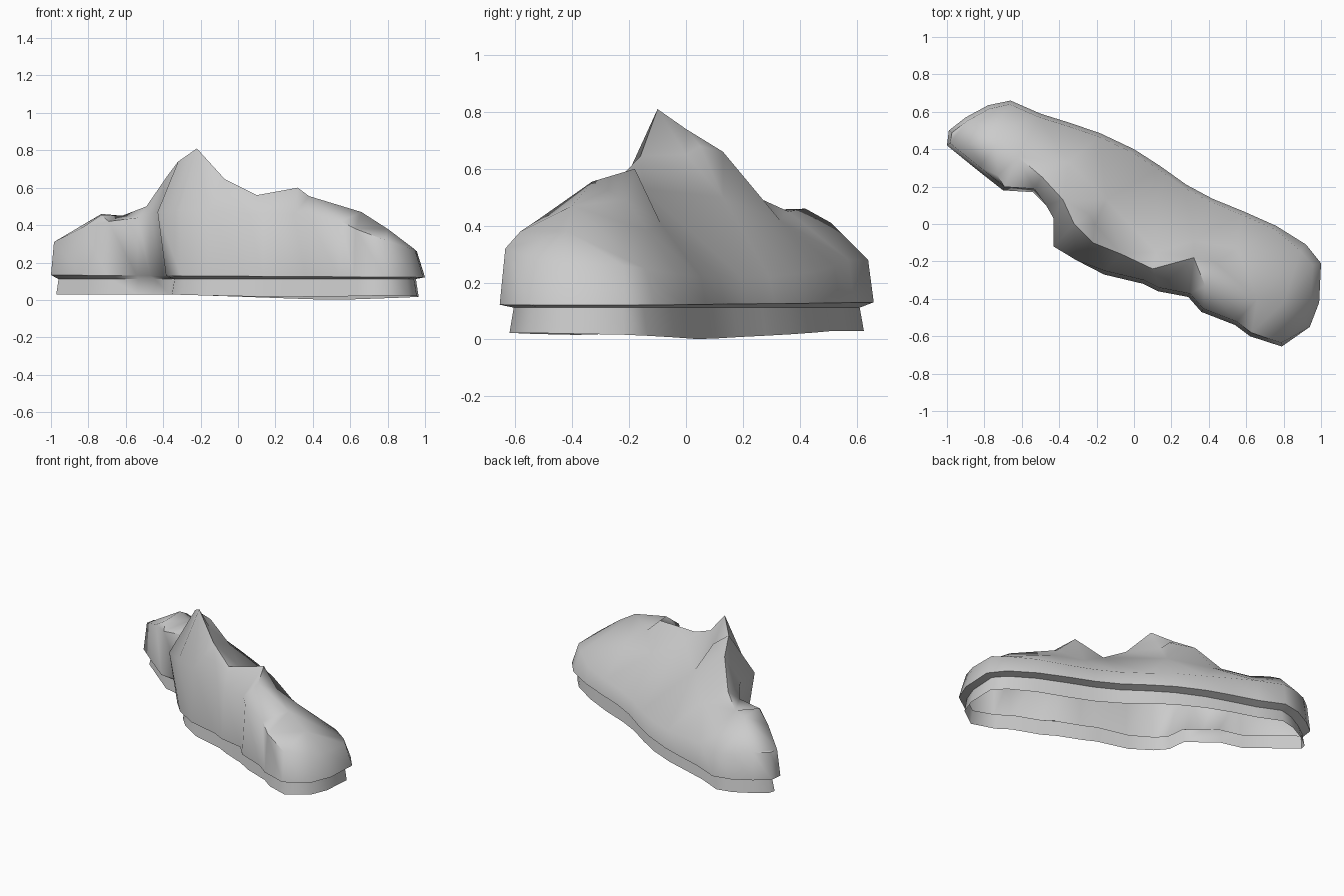
import bpy, math
from mathutils import Vector
from mathutils.geometry import delaunay_2d_cdt

if "Cube" in bpy.data.objects:
    bpy.data.objects.remove(bpy.data.objects["Cube"])

# Footprint outline, clockwise from the left end: x, y, shoulder height
OUTLINE = [
    (-1, .42, .31), (-.99, .5, .31), (-.9, .57, .31), (-.78, .635, .29),
    (-.66, .66, .28), (-.5, .59, .28), (-.34, .54, .26), (-.18, .485, .24),
    (0, .40, .23), (.14, .31, .22), (.28, .21, .22), (.42, .135, .22),
    (.58, .07, .22), (.76, -.01, .23), (.92, -.11, .25), (1, -.21, .26),
    (.99, -.42, .27), (.94, -.55, .28), (.79, -.655, .32), (.62, -.60, .38),
    (.54, -.54, .42), (.36, -.47, .46), (.29, -.39, .46), (.13, -.36, .46),
    (.05, -.32, .46), (-.16, -.27, .48), (-.32, -.21, .48), (-.43, -.12, .47),
    (-.43, .03, .47), (-.47, .10, .46), (-.54, .17, .44), (-.70, .18, .42),
    (-.84, .29, .39)]

# Summits and saddles of the crest
CREST = [
    (-.22, -.10, .81), (-.32, 0, .74), (-.38, .13, .66), (-.49, .25, .50),
    (-.21, 0, .65), (-.24, .05, .68),
    (-.73, .42, .46), (-.62, .36, .45), (-.73, .26, .455), (-.74, .51, .41),
    (-.07, -.16, .645), (.10, -.24, .56), (.12, -.15, .53),
    (.32, -.18, .60), (.38, -.33, .555), (.44, -.21, .49), (.66, -.40, .47),
    (.80, -.42, .38),
    (-.15, .13, .50), (-.35, .33, .42), (.32, -.09, .41), (.55, -.13, .38)]

N = len(OUTLINE)
# The cliff corner overhangs its foot; the notch beside it is filled at the foot
UNDERCUT = {26: .03, 27: .05, 28: .03}
FILL = {22: -.03, 29: -.02, 30: -.03}


def inset(i, d):
    """Outline point i moved inward by d."""
    a, b = OUTLINE[i - 1], OUTLINE[(i + 1) % N]
    t = Vector((b[0] - a[0], b[1] - a[1])).normalized()
    return OUTLINE[i][0] + t.y * d, OUTLINE[i][1] - t.x * d


def ring(dist, height):
    return [(*inset(i, dist(i)), height(*OUTLINE[i])) for i in range(N)]


def foot_z(x, y, h):
    return .03 * min(1, math.hypot(x - .53, y - .09))


def low(d):
    return lambda i: d + UNDERCUT.get(i, 0) + FILL.get(i, 0)


# Open skirt, undercut neck, overhanging lip, shoulder
verts = (ring(low(.035), foot_z) + ring(low(.05), lambda x, y, h: .112)
         + ring(lambda i: UNDERCUT.get(i, 0), lambda x, y, h: .127 - .006 * x)
         + ring(lambda i: .045 if 14 <= i <= 17 else .02 if i < 27 or i > 29 else 0,
                lambda x, y, h: h))
faces = [(r * N + i, (r + 1) * N + i, (r + 1) * N + (i + 1) % N, r * N + (i + 1) % N)
         for r in range(3) for i in range(N)]

# Faceted top stretched between the shoulder and the crest
top = verts[3 * N:] + CREST
result = delaunay_2d_cdt([Vector(p[:2]) for p in top], [],
                         [list(range(N))[::-1]], 1, 1e-5)
verts += CREST
for f in result[2]:
    idx = [3 * N + result[3][v][0] for v in f]
    a, b, c = (Vector(verts[k]) for k in idx[:3])
    if (b - a).cross(c - a).z < 0:
        idx.reverse()
    faces.append(idx)

mesh = bpy.data.meshes.new("rock")
mesh.from_pydata(verts, [], faces)
mesh.update()
rock = bpy.data.objects.new("rock", mesh)
bpy.context.collection.objects.link(rock)
bpy.context.view_layer.objects.active = rock
rock.select_set(True)
bpy.ops.object.shade_smooth_by_angle(angle=math.radians(65))
